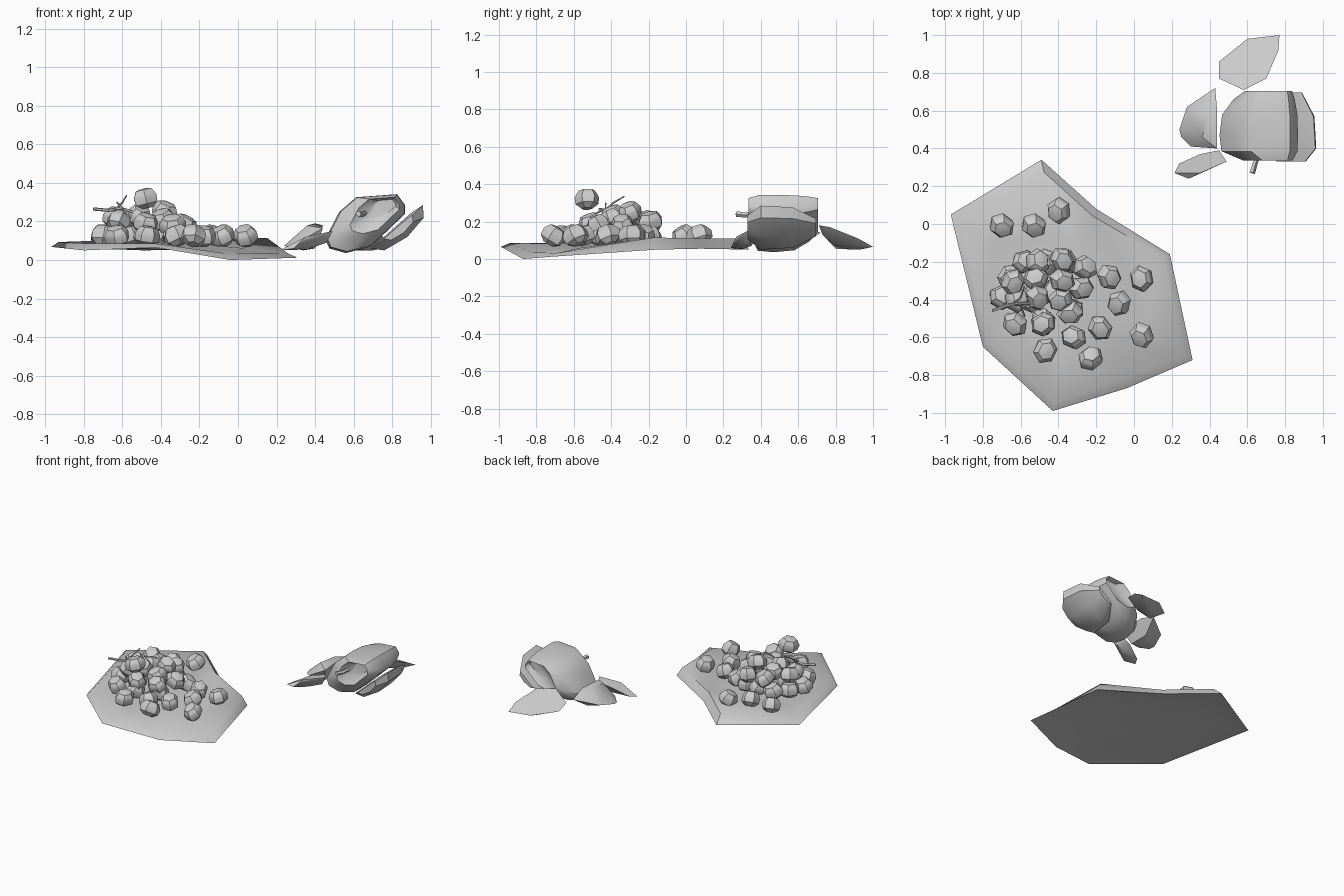
import bpy, bmesh, math, random
from mathutils import Vector, Matrix, Euler

if "Cube" in bpy.data.objects:
    bpy.data.objects.remove(bpy.data.objects["Cube"])

random.seed(4)
grey = bpy.data.materials.new("plain grey")
grey.diffuse_color = (0.6, 0.6, 0.6, 1)
grey.use_nodes = True
grey.node_tree.nodes["Principled BSDF"].inputs["Base Color"].default_value = grey.diffuse_color


def finish(bm, name, angle=35):
    """Smooth shading with edges sharper than the angle kept crisp."""
    bmesh.ops.recalc_face_normals(bm, faces=bm.faces)
    for f in bm.faces:
        f.smooth = True
    for e in bm.edges:
        e.smooth = len(e.link_faces) == 2 and e.calc_face_angle(0) < math.radians(angle)
    me = bpy.data.meshes.new(name)
    bm.to_mesh(me)
    bm.free()
    me.materials.append(grey)
    ob = bpy.data.objects.new(name, me)
    bpy.context.collection.objects.link(ob)
    return ob


def loft(bm, rings, cap=True):
    """Join equal-length rings of points into a skin."""
    vs = [[bm.verts.new(p) for p in r] for r in rings]
    n = len(vs[0])
    for a, b in zip(vs, vs[1:]):
        for i in range(n):
            j = (i + 1) % n
            bm.faces.new((a[i], a[j], b[j], b[i]))
    if cap:
        bm.faces.new(vs[0])
        bm.faces.new(vs[-1])
    return vs


def hull(name, pts):
    bm = bmesh.new()
    for p in pts:
        bm.verts.new(p)
    r = bmesh.ops.convex_hull(bm, input=bm.verts)
    loose = [v for v in bm.verts if not v.link_faces]
    bmesh.ops.delete(bm, geom=loose, context='VERTS')
    return finish(bm, name, 40)


# leaf-like mat: rim, raised inner ring and shallow hollow underside
rim = [(-.97, .05, .068), (-.49, .34, .05), (-.20, .08, .055), (.19, -.16, .05),
       (.31, -.72, .012), (-.04, -.87, 0), (-.43, -.99, .065), (-.80, -.65, .05)]
rise = [.025, .06, .055, .065, .02, .035, .02, .035]
inset = [.06, .10, .10, .07, .07, .09, .07, .07]
mid = Vector((-.36, -.32, 0))


def ring(k, dz, flat=None):
    out = []
    for p, h, s in zip(rim, rise, inset):
        p = Vector(p)
        d = (mid - p)
        d.z = 0
        q = p + d * (s * k)
        q.z = p.z + h * dz if flat is None else p.z * .4 + flat * .6
        out.append(q)
    return out


bm = bmesh.new()
skin = loft(bm, [ring(6, 0, .058), ring(1.2, .25), ring(0, 0), ring(1, 1), ring(6, 0, .095)], cap=False)
for r, z in ((skin[0], .06), (skin[-1], .095)):
    c = bm.verts.new((mid.x, mid.y, z))
    for i in range(8):
        bm.faces.new((r[i], r[(i + 1) % 8], c))
finish(bm, "mat", 50)

# nuts: six-sided barrels with a lid ridge
profile = [(.030, -.052), (.062, -.028), (.067, .008), (.058, .026), (.056, .028), (.045, .046), (.018, .052)]
loose = [(-.70, -.01), (-.53, -.01), (-.40, .07), (.04, -.29), (-.08, -.42), (.04, -.59),
         (-.13, -.28), (-.18, -.55), (-.23, -.71), (-.47, -.67), (-.32, -.60), (-.48, -.52),
         (-.63, -.53), (-.70, -.39), (-.66, -.28), (-.58, -.20), (-.46, -.20), (-.36, -.20),
         (-.26, -.23), (-.55, -.40), (-.42, -.36), (-.33, -.46)]
heap = [(-.51, -.20, .20), (-.38, -.19, .20), (-.52, -.29, .22), (-.38, -.30, .25), (-.28, -.34, .18),
        (-.51, -.39, .23), (-.39, -.40, .21), (-.64, -.31, .22), (-.48, -.51, .19),
        (-.34, -.47, .18), (-.62, -.40, .20), (-.48, -.53, .32)]
spots = [(x, y, .125) for x, y in loose] + heap
for x, y, z in spots:
    bm = bmesh.new()
    loft(bm, [[(r * 1.08 * math.cos(a * math.pi / 3), r * .95 * math.sin(a * math.pi / 3), h)
               for a in range(6)] for r, h in profile])
    tilt = Euler((random.uniform(-.5, .5), random.uniform(-.5, .5), random.uniform(0, 6.28)))
    bm.transform(Matrix.Translation((x, y, z)) @ tilt.to_matrix().to_4x4())
    finish(bm, "nut")


def stick(name, pts, r0, r1):
    """Tapered five-sided twig through the points."""
    pts = [Vector(p) for p in pts]
    rings = []
    for i, p in enumerate(pts):
        d = (pts[min(i + 1, len(pts) - 1)] - pts[max(i - 1, 0)]).normalized()
        q = d.to_track_quat('Z', 'Y')
        r = r0 + (r1 - r0) * i / (len(pts) - 1)
        rings.append([p + q @ Vector((r * math.cos(a * 1.2566), r * math.sin(a * 1.2566), 0)) for a in range(5)])
    bm = bmesh.new()
    loft(bm, rings)
    finish(bm, name, 60)


# twig lying on the heap
stick("twig", [(-.75, -.46, .265), (-.67, -.43, .258), (-.61, -.42, .27), (-.55, -.42, .25)], .009, .007)
stick("twig_branch", [(-.64, -.43, .26), (-.60, -.39, .30), (-.58, -.33, .335)], .007, .004)
stick("twig_branch", [(-.63, -.43, .30), (-.60, -.43, .27), (-.58, -.49, .24)], .004, .006)

# fruit body: cut cross-section swept along y, shrinking toward the core at its ends
section = [(.453, .11), (.526, .25), (.614, .326), (.826, .342), (.868, .285),
           (.868, .24), (.826, .20), (.69, .07), (.56, .036), (.474, .06)]
steps = [(.375, .35), (.335, .62), (.385, .97), (.47, 1), (.58, .96), (.66, .78), (.705, .60), (.67, .35)]
bm = bmesh.new()
loft(bm, [[(.79 + (x - .79) * s, y, .30 + (z - .30) * s) for x, z in section] for y, s in steps])
finish(bm, "fruit_body", 40)

# fruit stem
stick("fruit_stem", [(.66, .37, .245), (.64, .32, .235), (.625, .27, .24)], .012, .016)

# large slice leaning on the body
side = [(.69, .06), (.76, .05), (.88, .12), (.965, .22), (.96, .285), (.90, .245)]
hull("leaning_slice", [(.84 + (x - .84) * s, y, .17 + (z - .17) * s)
                       for y, s in ((.33, .55), (.40, 1), (.57, .92), (.695, .4)) for x, z in side])

# loose slices: a cut outline with a rounded back
hull("back_slice", [(.45, .77, .13), (.45, .86, .10), (.60, .98, .075), (.77, 1.0, .065), (.765, .92, .11),
                    (.70, .77, .17), (.58, .71, .18), (.53, .80, .055), (.60, .90, .05),
                    (.70, .93, .05), (.64, .80, .08), (.58, .73, .13)])
hull("left_slice", [(.25, .46, .07), (.24, .50, .075), (.28, .62, .10), (.43, .72, .14), (.44, .60, .18),
                    (.44, .40, .165), (.30, .41, .085), (.36, .46, .18), (.40, .58, .19),
                    (.34, .50, .05), (.40, .60, .06), (.40, .45, .06)])
hull("front_slice", [(.215, .27, .05), (.24, .32, .06), (.35, .37, .115), (.45, .39, .14), (.49, .33, .15),
                     (.35, .27, .12), (.29, .24, .06), (.46, .34, .09), (.36, .31, .055), (.40, .35, .07)])
